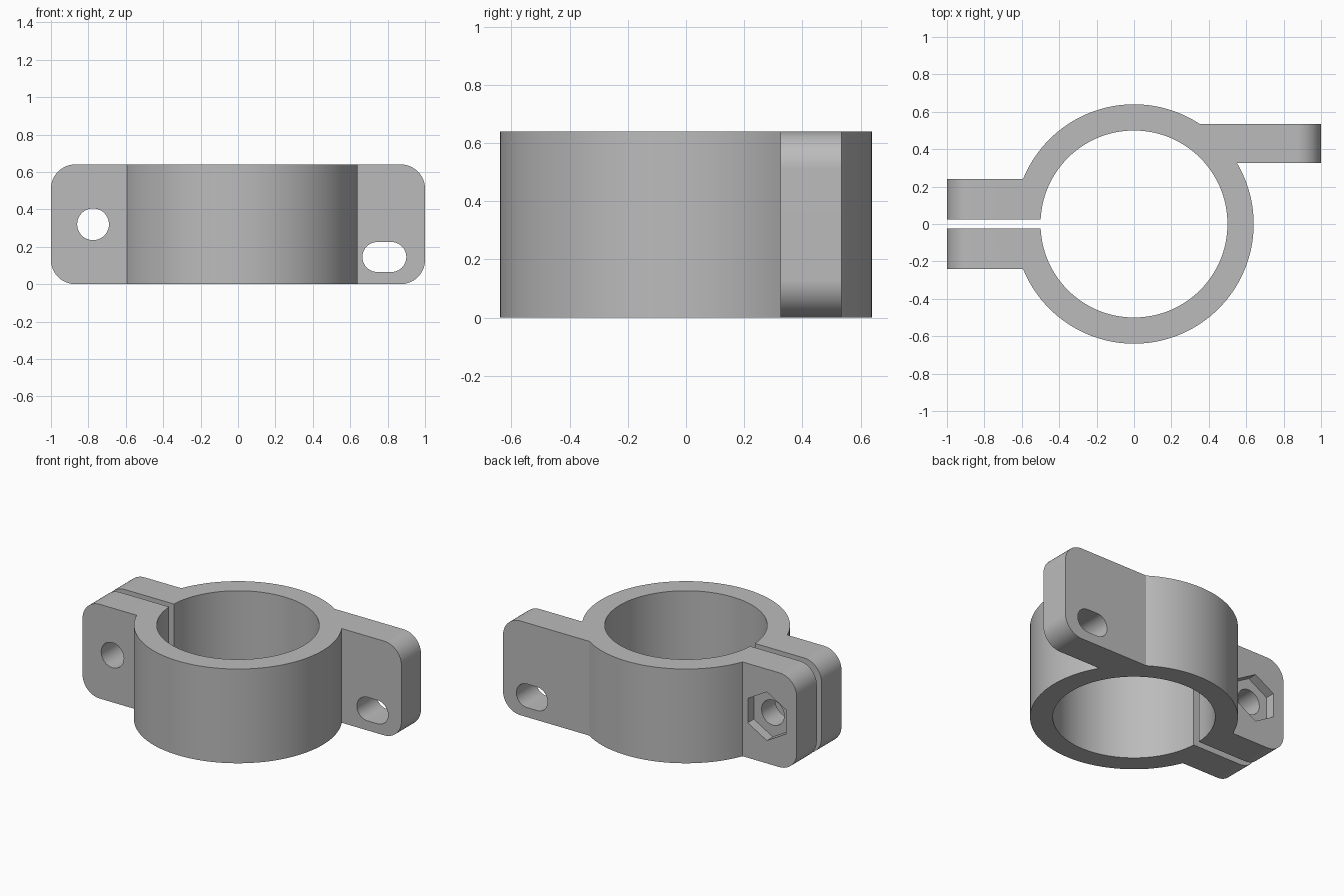
import bpy, bmesh
from math import pi, cos, sin
from mathutils import Vector

cube = bpy.data.objects.get("Cube")
if cube:
    bpy.data.objects.remove(cube, do_unlink=True)

HEIGHT, OUTER, BORE = 0.64, 0.64, 0.5
MID = HEIGHT / 2

gray = bpy.data.materials.new("plain gray")
gray.use_nodes = True
color = (0.5, 0.5, 0.5, 1)
gray.diffuse_color = color
gray.node_tree.nodes["Principled BSDF"].inputs["Base Color"].default_value = color


def arc(cx, cy, r, start, end, steps):
    return [(cx + r * cos(start + (end - start) * i / steps),
             cy + r * sin(start + (end - start) * i / steps)) for i in range(steps + 1)]


def circle(cx, cy, r, steps, turn=0):
    return arc(cx, cy, r, turn, turn + 2 * pi, steps)[:-1]


def prism(name, outline, low, high, along="z"):
    """Extrude an outline: (x, y) along z, or (x, z) along y."""
    bm = bmesh.new()
    place = (lambda a, b: (a, b, low)) if along == "z" else (lambda a, b: (a, low, b))
    face = bm.faces.new([bm.verts.new(place(a, b)) for a, b in outline])
    push = Vector((0, 0, high - low)) if along == "z" else Vector((0, high - low, 0))
    new = bmesh.ops.extrude_face_region(bm, geom=[face])["geom"]
    bmesh.ops.translate(bm, vec=push, verts=[v for v in new if isinstance(v, bmesh.types.BMVert)])
    bmesh.ops.recalc_face_normals(bm, faces=bm.faces)
    mesh = bpy.data.meshes.new(name)
    bm.to_mesh(mesh)
    bm.free()
    mesh.materials.append(gray)
    obj = bpy.data.objects.new(name, mesh)
    bpy.context.collection.objects.link(obj)
    return obj


def combine(target, tool, operation):
    """Apply a boolean and remove the tool."""
    mod = target.modifiers.new("combine", 'BOOLEAN')
    mod.operation, mod.solver, mod.object = operation, 'EXACT', tool
    bpy.context.view_layer.objects.active = target
    bpy.ops.object.modifier_apply(modifier=mod.name)
    bpy.data.objects.remove(tool, do_unlink=True)


def tab_outline(side, inner, r=0.13):
    """Plate from x = inner to the end, with two rounded outer corners."""
    pts = [(inner, 0)] + arc(1 - r, r, r, -pi / 2, 0, 12)
    pts += arc(1 - r, HEIGHT - r, r, 0, pi / 2, 12) + [(inner, HEIGHT)]
    return [(side * x, z) for x, z in pts]


# Ring body with clamp ears and mounting tab
clamp = prism("pipe_clamp", circle(0, 0, OUTER, 128), 0, HEIGHT)
combine(clamp, prism("clamp_ears", tab_outline(-1, 0.3), -0.24, 0.24, "y"), 'UNION')
combine(clamp, prism("mounting_tab", tab_outline(1, 0.2), 0.325, 0.535, "y"), 'UNION')

# Bore and the slit between the ears
combine(clamp, prism("bore", circle(0, 0, BORE, 128), -0.1, HEIGHT + 0.1), 'DIFFERENCE')
slit = [(-1.1, -0.025), (-0.3, -0.025), (-0.3, 0.025), (-1.1, 0.025)]
combine(clamp, prism("slit", slit, -0.1, HEIGHT + 0.1), 'DIFFERENCE')

# Bolt hole with a hexagonal nut pocket at the back
combine(clamp, prism("bolt_hole", circle(-0.775, MID, 0.085, 40), -0.4, 0.4, "y"), 'DIFFERENCE')
combine(clamp, prism("nut_pocket", circle(-0.775, MID, 0.165, 6, pi / 2), 0.175, 0.4, "y"), 'DIFFERENCE')

# Elongated hole in the mounting tab
slot = arc(0.82, 0.145, 0.08, -pi / 2, pi / 2, 20) + arc(0.745, 0.145, 0.08, pi / 2, 3 * pi / 2, 20)
combine(clamp, prism("slot", slot, 0.25, 0.7, "y"), 'DIFFERENCE')

# Smooth curved walls, crisp edges
bpy.ops.object.select_all(action='DESELECT')
clamp.select_set(True)
bpy.context.view_layer.objects.active = clamp
bpy.ops.object.shade_smooth_by_angle(angle=pi / 7)
weighted = clamp.modifiers.new("flat_faces", 'WEIGHTED_NORMAL')
weighted.keep_sharp = True
